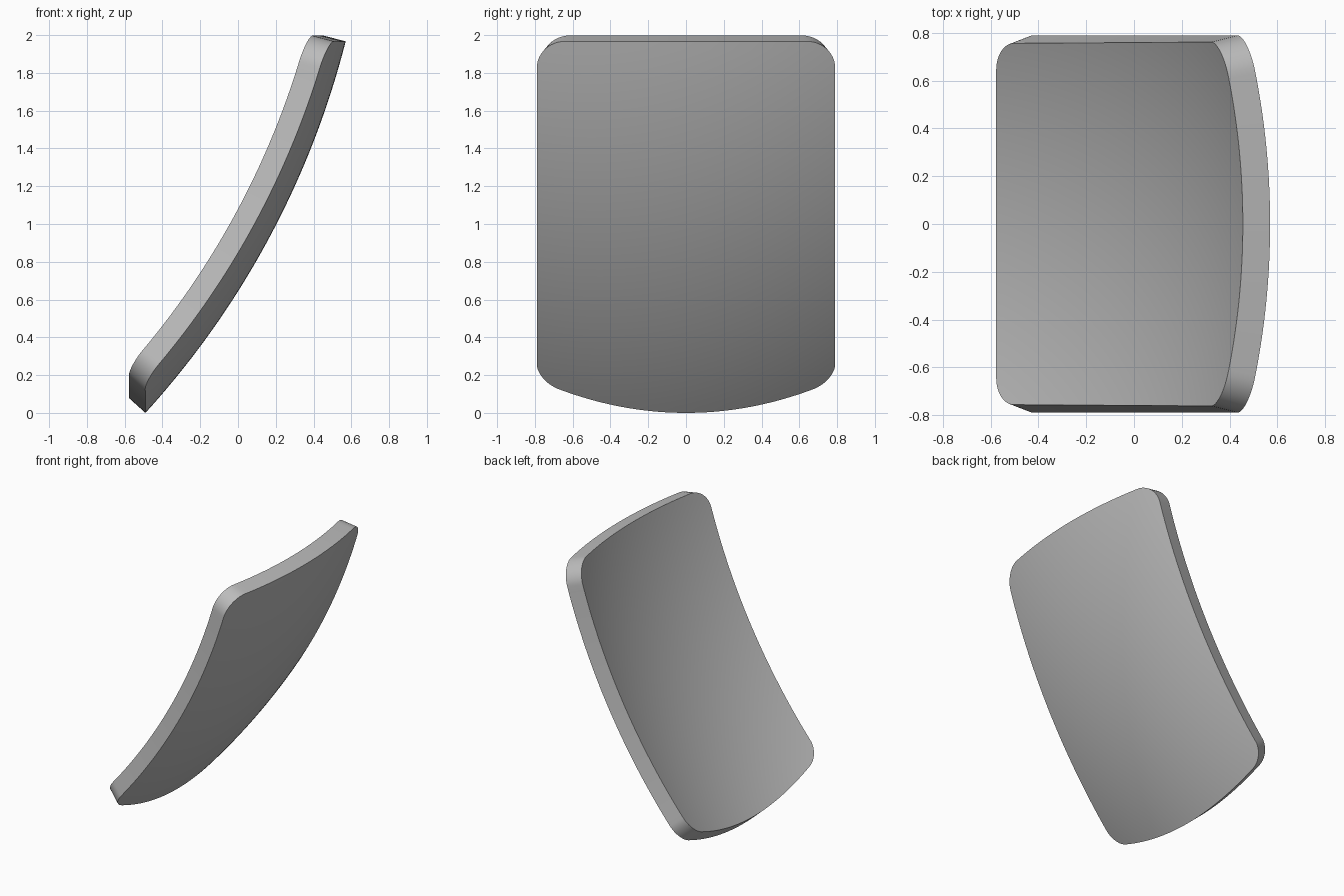
import bpy, bmesh, math
from mathutils import Vector

cube = bpy.data.objects.get("Cube")
if cube:
    bpy.data.objects.remove(cube)

# Panel dimensions
HALF_WIDTH = 0.79
THICKNESS = 0.118
LOW, HIGH = Vector((-0.49, 0, 0)), Vector((0.57, 0, 1.967))
HALF_ANGLE = math.radians(14)
ROWS, COLS = 48, 64

# Centre-line arc running from LOW to HIGH
chord = HIGH - LOW
lean = math.atan2(chord.z, chord.x)
radius = chord.length / (2 * math.sin(HALF_ANGLE))
t_low, t_high = lean - HALF_ANGLE, lean + HALF_ANGLE


def outward(t):
    return Vector((math.sin(t), 0, -math.cos(t)))


centre = LOW - radius * outward(t_low)


def sag(y, f):
    """Inward drop of the crosswise curve, flatter towards the top."""
    cross = 2.7 + 0.7 * f
    return cross - math.sqrt(cross * cross - y * y)


def corner(y, r):
    """Trim of a rounded corner of radius r."""
    d = max(0, abs(y) - (HALF_WIDTH - r))
    return r - math.sqrt(max(0, r * r - d * d))


def surface_point(y, f):
    # The low end stays at constant x, the high end at constant z
    start = t_low + (sag(y, 0) * math.tan(t_low) + corner(y, 0.115)) / radius
    end = t_high - (sag(y, 1) / math.tan(t_high) + corner(y, 0.15)) / radius
    t = start + (end - start) * f
    g = (t - t_low) / (t_high - t_low)
    p = centre + (radius - sag(y, g)) * outward(t)
    return (p.x, y, p.z)


# Outer curved sheet
bm = bmesh.new()
grid = []
for i in range(COLS + 1):
    y = HALF_WIDTH * math.sin(math.pi * (i / COLS - 0.5))
    grid.append([bm.verts.new(surface_point(y, j / ROWS)) for j in range(ROWS + 1)])
for a, b in zip(grid, grid[1:]):
    for j in range(ROWS):
        bm.faces.new((a[j], b[j], b[j + 1], a[j + 1]))
mesh = bpy.data.meshes.new("curved_panel")
bm.to_mesh(mesh)
bm.free()
panel = bpy.data.objects.new("curved_panel", mesh)
bpy.context.collection.objects.link(panel)

# Thickness towards the hollow side
solid = panel.modifiers.new("thickness", 'SOLIDIFY')
solid.thickness = THICKNESS
solid.offset = -1
bpy.context.view_layer.objects.active = panel
panel.select_set(True)
bpy.ops.object.modifier_apply(modifier=solid.name)
bpy.ops.object.shade_smooth_by_angle(angle=math.radians(35))

# Plain grey
grey = bpy.data.materials.new("plain_grey")
grey.use_nodes = True
colour = (0.5, 0.5, 0.5, 1)
grey.diffuse_color = colour
grey.node_tree.nodes["Principled BSDF"].inputs["Base Color"].default_value = colour
panel.data.materials.append(grey)
